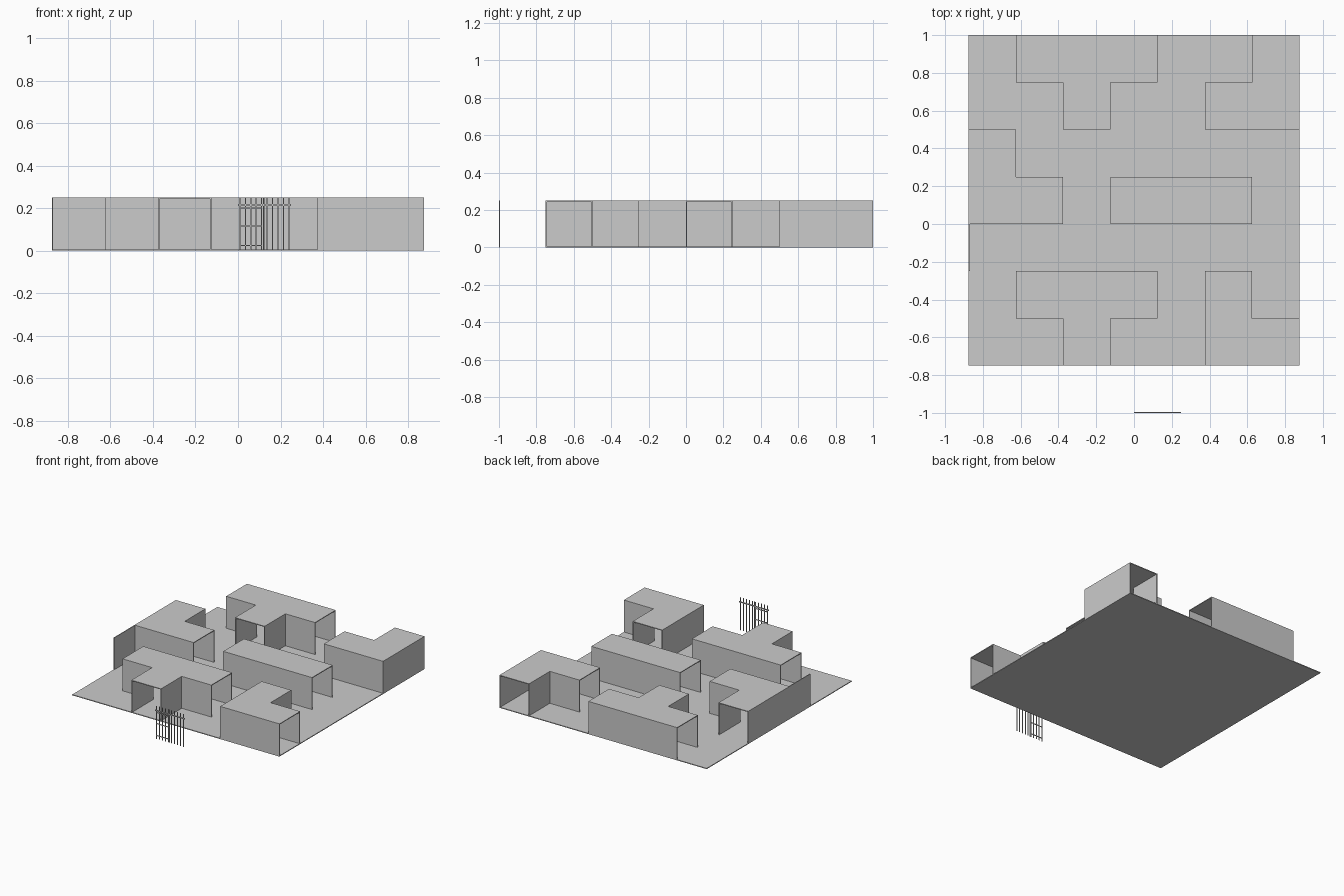
import bpy, bmesh
from mathutils import Vector

if "Cube" in bpy.data.objects:
    bpy.data.objects.remove(bpy.data.objects["Cube"])

C = 0.25            # grid cell size and wall height
T = 0.006           # sheet thickness
X0, Y0 = -0.875, 1.0  # back-left corner of the floor
STEP = {'E': (1, 0), 'W': (-1, 0), 'N': (0, -1), 'S': (0, 1)}  # column, row


def finish(name, bm):
    mesh = bpy.data.meshes.new(name)
    bm.to_mesh(mesh)
    bm.free()
    ob = bpy.data.objects.new(name, mesh)
    bpy.context.collection.objects.link(ob)
    return ob


def add_box(bm, lo, hi):
    lo, hi = Vector(lo), Vector(hi)
    verts = bmesh.ops.create_cube(bm, size=1)['verts']
    for v in verts:
        v.co = Vector((lo[i] + (v.co[i] + 0.5) * (hi[i] - lo[i]) for i in range(3)))


def box(name, lo, hi):
    bm = bmesh.new()
    add_box(bm, lo, hi)
    return finish(name, bm)


def tunnel(name, cells, openings):
    """Roofed corridor over (column, row) cells; openings are (column, row, side)."""
    bm = bmesh.new()
    for c, r in cells:
        x, y = X0 + c * C, Y0 - (r + 1) * C
        sw, se, ne, nw = (x, y), (x + C, y), (x + C, y + C), (x, y + C)
        bm.faces.new([bm.verts.new((*p, C)) for p in (sw, se, ne, nw)])
        sides = {'S': (sw, se), 'E': (se, ne), 'N': (ne, nw), 'W': (nw, sw)}
        for s, (a, b) in sides.items():
            dc, dr = STEP[s]
            if (c + dc, r + dr) in cells or (c, r, s) in openings:
                continue
            bm.faces.new([bm.verts.new(p) for p in
                          ((*a, 0), (*b, 0), (*b, C), (*a, C))])
    bmesh.ops.remove_doubles(bm, verts=bm.verts, dist=1e-4)
    bmesh.ops.dissolve_limit(bm, angle_limit=0.01, verts=bm.verts, edges=bm.edges)
    ob = finish(name, bm)
    mod = ob.modifiers.new('thickness', 'SOLIDIFY')
    mod.thickness = T
    mod.offset = -1
    mod.use_even_offset = True


# Floor
box('floor', (X0, Y0 - 7 * C, 0), (X0 + 7 * C, Y0, T))

# T junctions, back and front
for name, r in (('back_t_tunnel', 0), ('front_t_tunnel', 5)):
    tunnel(name, [(1, r), (2, r), (3, r), (2, r + 1)],
           [(1, r, 'W'), (3, r, 'E'), (2, r + 1, 'S')])

# Straight tunnel
tunnel('straight_tunnel', [(3, 3), (4, 3), (5, 3)], [(3, 3, 'W'), (5, 3, 'E')])

# Corner tunnels
tunnel('left_corner_tunnel', [(0, 2), (0, 3), (1, 3)], [(0, 2, 'N'), (1, 3, 'E')])
tunnel('front_corner_tunnel', [(5, 5), (5, 6), (6, 6)], [(5, 5, 'N'), (6, 6, 'E')])
tunnel('back_corner_tunnel', [(6, 0), (6, 1), (5, 1)], [(6, 0, 'N'), (5, 1, 'W')])

# Single wall panel on the left edge
box('wall_panel', (X0, -C, 0), (X0 + T, 0, C))

# Barred gate standing in front
B = 0.005
gate = bmesh.new()
bars = [0.01 + 0.025 * i for i in range(5)] + [0.12] + [0.136 + 0.026 * i for i in range(5)]
for x in bars:
    add_box(gate, (x - B / 2, -1, 0), (x + B / 2, -1 + B, C))
for x1, z, h in ((0.25, 0.215, 0.008), (0.112, 0.2, B), (0.112, 0.116, B), (0.112, 0.025, B)):
    add_box(gate, (0 if x1 > 0.2 else 0.008, -1, z - h / 2), (x1, -1 + B, z + h / 2))
finish('gate', gate)
